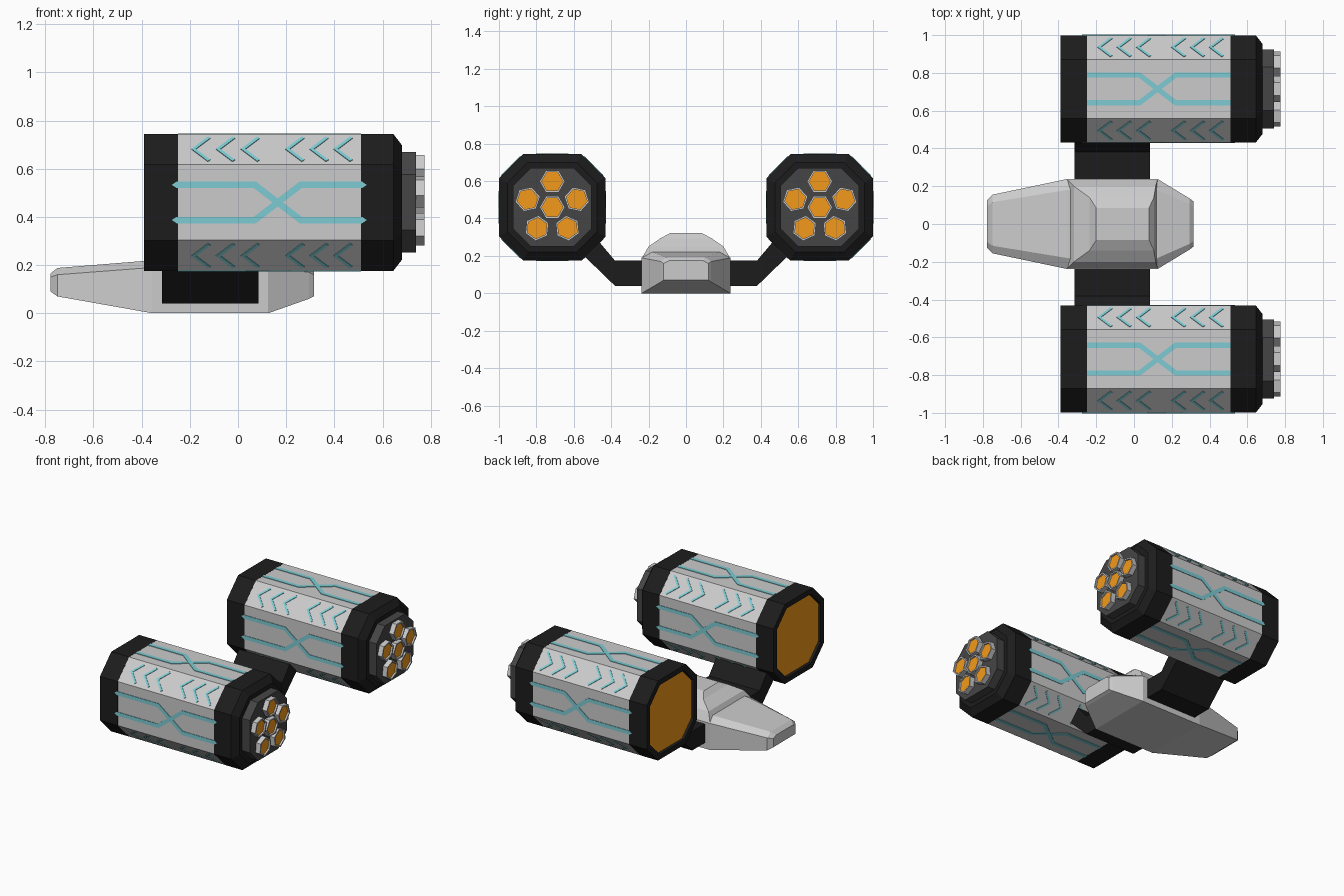
import bpy, bmesh
from math import sin, cos, pi
from mathutils import Vector

if "Cube" in bpy.data.objects:
    bpy.data.objects.remove(bpy.data.objects["Cube"])


def material(name, rgb):
    m = bpy.data.materials.new(name)
    m.diffuse_color = (*rgb, 1)
    m.use_nodes = True
    m.node_tree.nodes["Principled BSDF"].inputs["Base Color"].default_value = m.diffuse_color
    return m


BLACK = material("black_metal", (0.012, 0.012, 0.012))
DARK = material("dark_grey", (0.06, 0.06, 0.06))
CYAN = material("cyan_trim", (0.2, 0.6, 0.65))
ORANGE = material("orange_glow", (0.9, 0.32, 0.01))


def build(name, lofts, mat=None):
    """One object made of closed lofts; each loft is a list of equal-length point rings."""
    bm = bmesh.new()
    for rings in lofts:
        vs = [[bm.verts.new(p) for p in ring] for ring in rings]
        n = len(vs[0])
        for a, b in zip(vs, vs[1:]):
            for i in range(n):
                bm.faces.new((a[i], a[(i + 1) % n], b[(i + 1) % n], b[i]))
        bm.faces.new(vs[0])
        bm.faces.new(vs[-1])
    bmesh.ops.recalc_face_normals(bm, faces=bm.faces)
    me = bpy.data.meshes.new(name)
    bm.to_mesh(me)
    bm.free()
    if mat:
        me.materials.append(mat)
    ob = bpy.data.objects.new(name, me)
    bpy.context.collection.objects.link(ob)
    return ob


R, F, CY, CZ = 0.284, 0.157, 0.715, 0.46   # pod half size, half flat, centre
OCT = [(R, -F), (R, F), (F, R), (-F, R), (-R, F), (-R, -F), (-F, -R), (F, -R)]


def octagons(cy, *sections):
    return [[(x, cy + k * y, CZ + k * z) for y, z in OCT] for x, k in sections]


def hexagon(x, r, cy, cz, turn):
    return [(x, cy + r * cos(turn + i * pi / 3), cz + r * sin(turn + i * pi / 3)) for i in range(6)]


def strip(path, w, tip=0):
    """Outline of a mitred band along a 2D path, optionally with pointed ends."""
    p = [Vector(q) for q in path]
    left, right = [], []
    for i, q in enumerate(p):
        d1 = (q - p[i - 1]).normalized() if i else (p[1] - q).normalized()
        d2 = (p[i + 1] - q).normalized() if i < len(p) - 1 else d1
        n1, n2 = Vector((-d1.y, d1.x)), Vector((-d2.y, d2.x))
        m = (n1 + n2).normalized()
        m *= w / 2 / m.dot(n1)
        left.append(q + m)
        right.append(q - m)
    ends = [[p[-1] + Vector((tip, 0))], [p[0] - Vector((tip, 0))]] if tip else [[], []]
    return left + ends[0] + right[::-1] + ends[1]


def on_facet(outline, k, cy):
    """Thin raised prism of an outline lying on pod facet k."""
    a = k * pi / 4
    apo = (R + F) / 2 ** 0.5 if k % 2 else R
    return [[(u, cy + cos(a) * (apo + h) - sin(a) * v, CZ + sin(a) * (apo + h) + cos(a) * v)
             for u, v in outline] for h in (-0.006, 0.003)]


def cross_lines(x0, x1, xc, tip):
    return [strip([(x0, s * .073), (xc - .095, s * .073), (xc + .095, -s * .073), (x1, -s * .073)],
                  .027, tip) for s in (1, -1)]


chevrons = [strip([(x + .07, .068), (x + .006, 0), (x + .07, -.068)], .014)
            for x in (-.19, -.088, .015, .2, .3, .4)]

# Twin engine pods
for side, s in (("left", 1), ("right", -1)):
    cy = s * CY
    build(side + "_pod_body", [octagons(cy, (-.26, .998), (.52, .998))])
    build(side + "_pod_rear_cap",
          [octagons(cy, (-.25, 1), (-.39, 1), (-.39, .87), (-.37, .85))], BLACK)
    build(side + "_pod_rear_glow", [octagons(cy, (-.365, .85), (-.375, .85))], ORANGE)
    build(side + "_pod_front_cap",
          [octagons(cy, (.51, 1), (.645, 1), (.68, .84), (.68, .7))][:1], BLACK)
    build(side + "_pod_nozzle_plate", [octagons(cy, (.66, .735), (.74, .735))], DARK)

    # Cluster of hexagonal nozzles: one central, five around
    spots = [(cy, CZ, 0)]
    for i in range(5):
        t = i * 2 * pi / 5
        spots.append((cy - .138 * sin(t), CZ + .138 * cos(t), t))
    build(side + "_nozzle_rims", [[hexagon(x, r, *p) for x, r in
          ((.73, .068), (.775, .068), (.775, .057), (.76, .057))] for p in spots])
    build(side + "_nozzle_glow", [[hexagon(x, .057, *p) for x in (.755, .763)] for p in spots], ORANGE)

    # Crossing lines on the flats, chevrons on the chamfers
    trim = []
    for k in range(8):
        if k % 2:
            shapes = chevrons
        elif k % 4:
            shapes = cross_lines(-.25, .51, .125, 0)
        else:
            shapes = cross_lines(-.255, .515, .165, .02)
        trim += [on_facet(shape, k, cy) for shape in shapes]
    build(side + "_pod_trim", trim, CYAN)

    # Bent arm joining pod to hull
    arm = [(.2, .04), (.38, .04), (.545, .2), (.58, .25), (.52, .33), (.46, .27), (.38, .175), (.2, .175)]
    build(side + "_arm", [[[(x, s * y, z) for y, z in arm] for x in (-.315, .085)]], BLACK)

# Hull: x, half width, bottom, shoulder height, top half width, top
hull = [(-.778, .125, .09, .15, .095, .165), (-.75, .155, .07, .16, .115, .188),
        (-.355, .238, 0, .19, .18, .22), (.125, .238, 0, .19, .18, .22),
        (.295, .135, .06, .17, .105, .192), (.315, .12, .07, .16, .09, .175)]
build("hull", [[[(x, -w, b), (x, w, b), (x, w, sh), (x, t, top), (x, -t, top), (x, -w, sh)]
                for x, w, b, sh, t, top in hull]])

# Cabin: stepped frustum (z, half width, rear x, front x)
cabin = [(.185, .238, -.357, .125), (.25, .2, -.318, .115), (.292, .14, -.235, .105), (.322, .085, -.2, .08)]
build("cabin", [[[(a, -w, z), (b, -w, z), (b, w, z), (a, w, z)] for z, w, a, b in cabin]])
